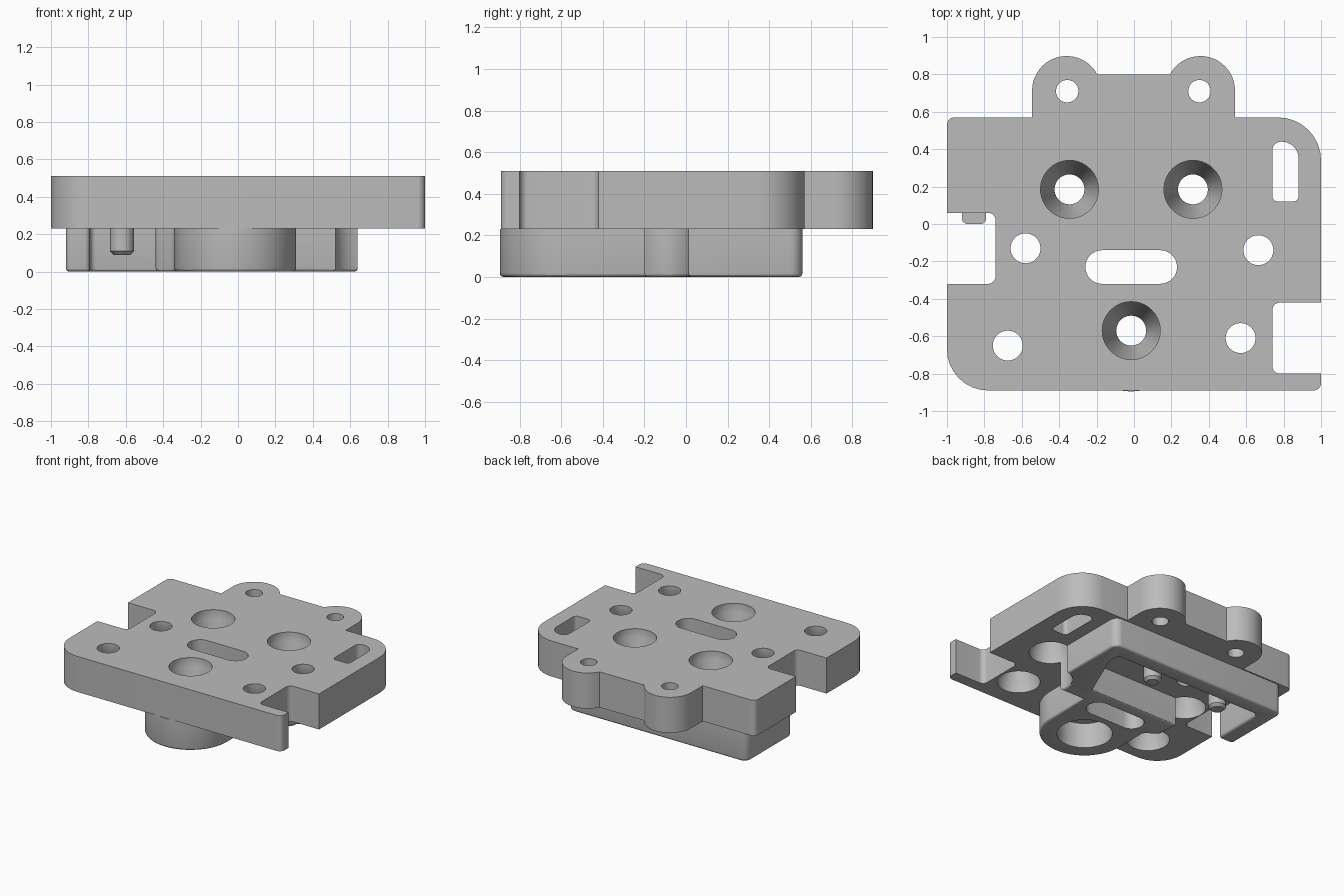
import bpy, bmesh, math
from mathutils import Vector

cube = bpy.data.objects.get("Cube")
if cube:
    bpy.data.objects.remove(cube, do_unlink=True)

grey = bpy.data.materials.new("machined_grey")
grey.use_nodes = True
grey.diffuse_color = (0.5, 0.5, 0.5, 1)
grey.node_tree.nodes["Principled BSDF"].inputs["Base Color"].default_value = (0.5, 0.5, 0.5, 1)

PLATE_Z, TOP_Z = 0.23, 0.51


def arc(cx, cy, r, start, end, n=20):
    steps = [math.radians(start + (end - start) * i / n) for i in range(n + 1)]
    return [(cx + r * math.cos(a), cy + r * math.sin(a)) for a in steps]


def outline(points, n=8):
    """Closed outline; a third value on a point rounds that corner."""
    result = []
    for i, p in enumerate(points):
        if len(p) == 2:
            result.append(p)
            continue
        here = Vector(p[:2])
        a = (Vector(points[i - 1][:2]) - here).normalized()
        b = (Vector(points[(i + 1) % len(points)][:2]) - here).normalized()
        half = a.angle(b) / 2
        centre = here + (a + b).normalized() * p[2] / math.sin(half)
        u = here + a * p[2] / math.tan(half) - centre
        v = here + b * p[2] / math.tan(half) - centre
        for k in range(n + 1):
            t = k / n * (math.pi - 2 * half)
            w = math.pi - 2 * half
            q = centre + (u * math.sin(w - t) + v * math.sin(t)) / math.sin(w)
            result.append((q.x, q.y))
    return result


def prism(bm, points, z0, z1, round_bottom=0):
    base = bm.faces.new([bm.verts.new((x, y, z0)) for x, y in points])
    sides = bmesh.ops.extrude_face_region(bm, geom=[base])["geom"]
    top = [g for g in sides if isinstance(g, bmesh.types.BMVert)]
    bmesh.ops.translate(bm, verts=top, vec=(0, 0, z1 - z0))
    if round_bottom:
        bmesh.ops.bevel(bm, geom=list(base.edges), offset=round_bottom,
                        segments=3, profile=0.5, affect='EDGES')


def lathe(bm, x, y, profile, n=40):
    """Closed solid of revolution from (z, radius) pairs."""
    rings = [[bm.verts.new((px, py, z)) for px, py in arc(x, y, r, 0, 360, n)[:-1]]
             for z, r in profile]
    for low, high in zip(rings, rings[1:]):
        for i in range(n):
            j = (i + 1) % n
            bm.faces.new((low[i], low[j], high[j], high[i]))
    bm.faces.new(rings[0][::-1])
    bm.faces.new(rings[-1])


def make(name, bm):
    bmesh.ops.recalc_face_normals(bm, faces=bm.faces)
    mesh = bpy.data.meshes.new(name)
    bm.to_mesh(mesh)
    bm.free()
    mesh.materials.append(grey)
    obj = bpy.data.objects.new(name, mesh)
    bpy.context.collection.objects.link(obj)
    return obj


def finish(obj, cutter=None):
    bpy.ops.object.select_all(action='DESELECT')
    bpy.context.view_layer.objects.active = obj
    obj.select_set(True)
    if cutter:
        cutter.hide_render = True
        cut = obj.modifiers.new("openings", 'BOOLEAN')
        cut.operation, cut.solver, cut.object = 'DIFFERENCE', 'EXACT', cutter
        bpy.ops.object.modifier_apply(modifier=cut.name)
        bpy.data.objects.remove(cutter, do_unlink=True)
    bpy.ops.object.shade_smooth_by_angle(angle=math.radians(30))


slot = outline([(-0.26, -0.32, 0.0899), (0.23, -0.32, 0.0899),
                (0.23, -0.14, 0.0899), (-0.26, -0.14, 0.0899)])
# Front fixing: countersunk above, relieved below
front_bore = [(-0.1, 0.2), (0.2, 0.2), (0.2, 0.08), (0.3, 0.08), (0.44, 0.155), (0.6, 0.155)]

# Top plate with two rear ears and side notches
bm = bmesh.new()
plate_edge = outline(
    [(-1, 0.06), (-1, 0.57, 0.04), (-0.545, 0.57)]
    + arc(-0.36, 0.713, 0.185, 180, 28) + arc(0.355, 0.713, 0.185, 152, 0)
    + [(0.54, 0.57), (1, 0.57, 0.23), (1, -0.42), (0.74, -0.42, 0.04),
       (0.74, -0.8, 0.04), (1, -0.8), (1, -0.89, 0.04), (-1, -0.89, 0.22),
       (-1, -0.32), (-0.74, -0.32, 0.04), (-0.74, 0.06, 0.04)])
prism(bm, plate_edge, PLATE_Z, TOP_Z)
plate = make("top_plate", bm)

# Plate openings
bm = bmesh.new()
prism(bm, slot, 0, 0.6)
prism(bm, outline([(0.74, 0.12, 0.03), (0.88, 0.12, 0.03),
                   (0.88, 0.44, 0.09), (0.74, 0.44, 0.045)]), 0, 0.6)
lathe(bm, -0.015, -0.57, front_bore)
for x in (-0.345, 0.315):
    lathe(bm, x, 0.185, [(0.1, 0.08), (0.3, 0.08), (0.44, 0.155), (0.6, 0.155)])
for x, y in ((-0.58, -0.13), (0.665, -0.14), (-0.675, -0.65), (0.57, -0.61)):
    lathe(bm, x, y, [(0.1, 0.155), (0.3, 0.155), (0.44, 0.08), (0.6, 0.08)])
for x in (-0.357, 0.35):
    lathe(bm, x, 0.71, [(0.1, 0.06), (0.6, 0.06)])
finish(plate, make("plate_cutter", bm))

# Lower frame: rear rail, side arms, cross block and round front boss
bm = bmesh.new()
frame_edge = outline(
    [(-0.92, 0, 0.03), (-0.79, 0, 0.03), (-0.79, 0.43, 0.03), (0.51, 0.43, 0.03),
     (0.51, -0.06), (-0.44, -0.06), (-0.44, -0.23, 0.04), (-0.34, -0.3, 0.04)]
    + arc(-0.015, -0.57, 0.325, 180, 360, 32) + [(0.31, -0.2)]
    + arc(0.665, -0.14, 0.155, 203, 100, 12)
    + [(0.64, 0.56, 0.06), (-0.92, 0.56, 0.06)])
prism(bm, frame_edge, 0, PLATE_Z, round_bottom=0.018)
frame = make("lower_frame", bm)
bm = bmesh.new()
prism(bm, slot, -0.1, 0.6)
lathe(bm, -0.015, -0.57, front_bore)
finish(frame, make("frame_cutter", bm))

# Locating pins under the plate
for side, x in (("right", -0.62), ("middle", -0.015)):
    bm = bmesh.new()
    lathe(bm, x, 0.19, [(0.09, 0.045), (0.11, 0.065), (PLATE_Z + 0.02, 0.065)], 32)
    finish(make(side + "_locating_pin", bm))
